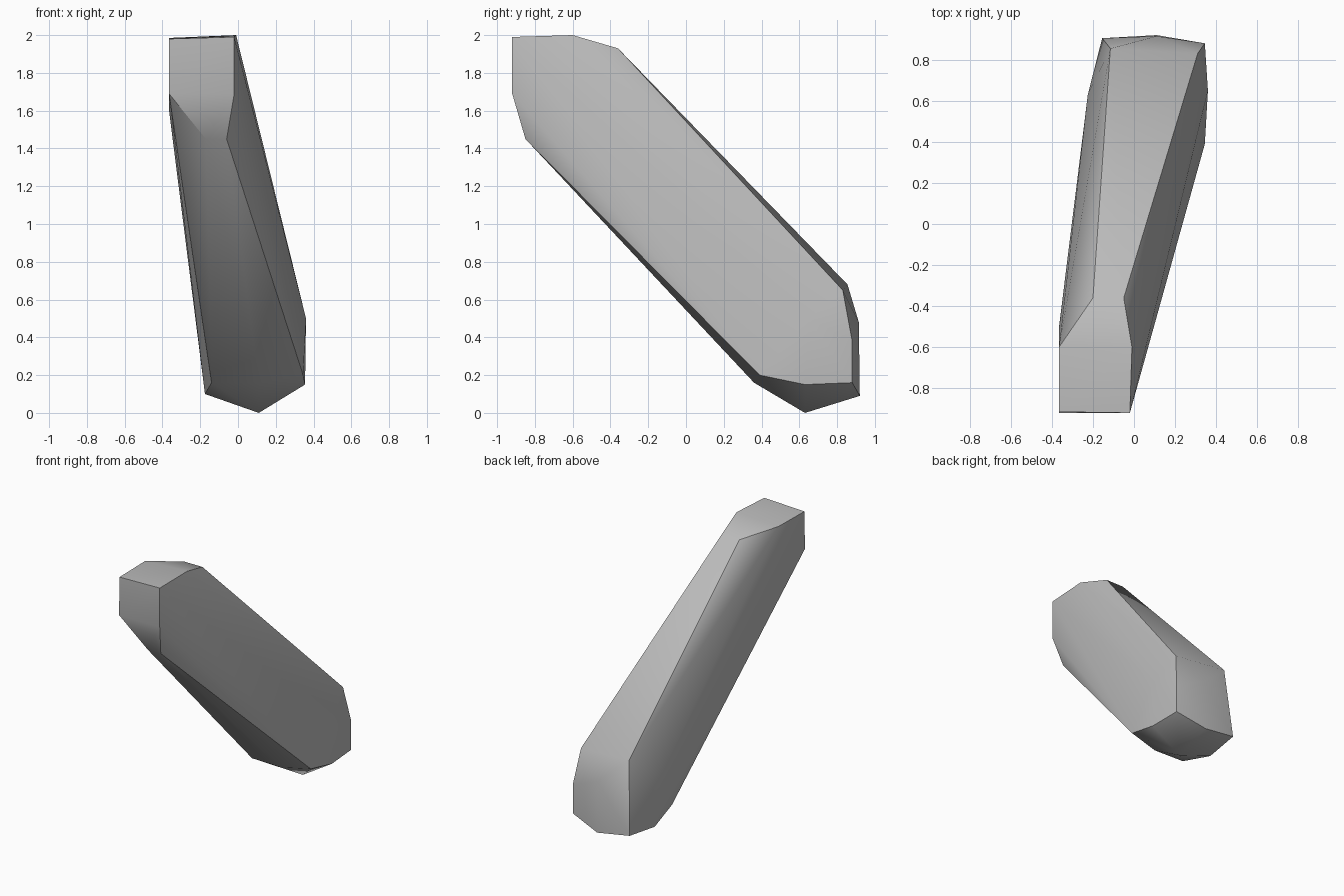
import bpy
import bmesh
from math import radians


def remove_default_cube():
    cube = bpy.data.objects.get("Cube")
    if cube:
        bpy.data.objects.remove(cube, do_unlink=True)


def flat_material(name, colour):
    material = bpy.data.materials.new(name)
    material.use_nodes = True
    material.diffuse_color = colour
    shader = material.node_tree.nodes["Principled BSDF"]
    shader.inputs["Base Color"].default_value = colour
    return material


def hull_object(name, corners, material):
    """Wrap a closed faceted skin around the given corners."""
    bm = bmesh.new()
    for corner in corners:
        bm.verts.new(corner)
    result = bmesh.ops.convex_hull(bm, input=bm.verts[:])
    unused = {g for g in result["geom_interior"] + result["geom_unused"]
              if isinstance(g, bmesh.types.BMVert)}
    bmesh.ops.delete(bm, geom=list(unused), context="VERTS")
    bmesh.ops.recalc_face_normals(bm, faces=bm.faces[:])
    mesh = bpy.data.meshes.new(name)
    bm.to_mesh(mesh)
    bm.free()
    mesh.materials.append(material)
    obj = bpy.data.objects.new(name, mesh)
    bpy.context.collection.objects.link(obj)
    return obj


def smooth(obj, angle):
    bpy.ops.object.select_all(action="DESELECT")
    obj.select_set(True)
    bpy.context.view_layer.objects.active = obj
    bpy.ops.object.shade_smooth_by_angle(angle=radians(angle))


remove_default_cube()
grey = flat_material("plain grey", (0.5, 0.5, 0.5, 1))

# Upper end: squared front face, flat top, chamfers behind and below
front_face = [(-.365, -.915, 1.98), (-.02, -.92, 1.99),
              (-.365, -.92, 1.69), (-.02, -.92, 1.69)]
top_edge = [(-.365, -.6, 1.985), (-.01, -.6, 2)]
back_chamfer = [(-.2, -.36, 1.93), (-.05, -.36, 1.93)]
under_chamfer = [(-.17, -.85, 1.45), (-.06, -.85, 1.45)]
upper_side = [(-.365, -.5, 1.6)]

# Lower end: wider, slightly turned, with a shallow pointed foot
back_face = [(-.115, .855, .68), (.31, .83, .65), (.11, .915, .48),
             (-.155, .905, .13), (.11, .92, .09), (.345, .88, .16)]
lower_sides = [(-.225, .63, .5), (.36, .65, .5), (.345, .88, .38)]
foot_rim = [(-.175, .63, .1), (.355, .63, .15),
            (-.14, .37, .16), (.11, .36, .16), (.345, .39, .2)]
foot_tip = [(.11, .63, 0)]

upper_end = front_face + top_edge + back_chamfer + under_chamfer + upper_side
lower_end = back_face + lower_sides + foot_rim + foot_tip

strut = hull_object("slanted_strut", upper_end + lower_end, grey)
smooth(strut, 30)
